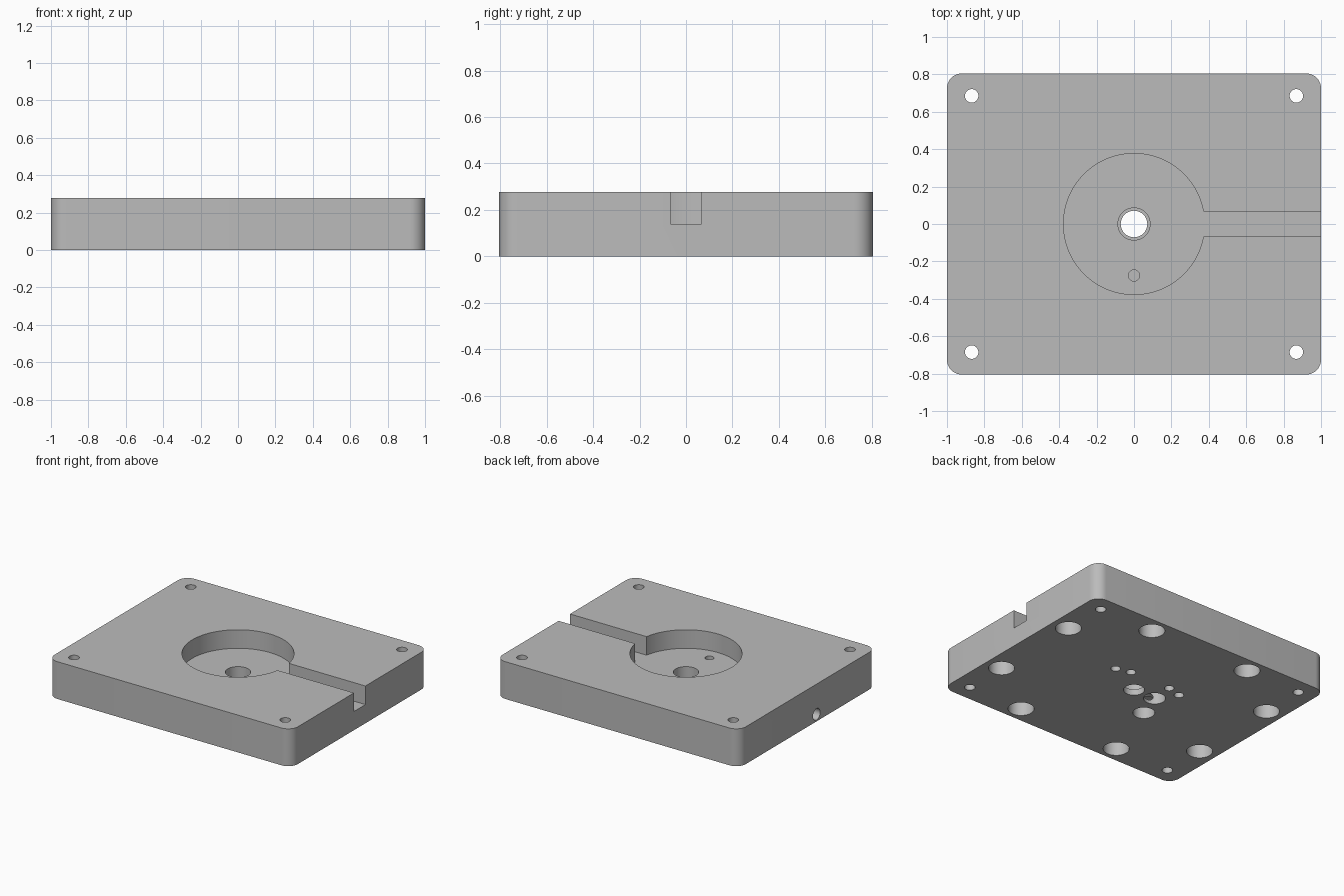
import bpy, bmesh, math
from mathutils import Matrix

if "Cube" in bpy.data.objects:
    bpy.data.objects.remove(bpy.data.objects["Cube"], do_unlink=True)

LENGTH, WIDTH, HEIGHT = 2.0, 1.61, 0.277
FLOOR = 0.139   # level of the pocket and slot floors

grey = bpy.data.materials.new("machined grey")
grey.use_nodes = True
grey.diffuse_color = (0.5, 0.5, 0.5, 1)
grey.node_tree.nodes["Principled BSDF"].inputs["Base Color"].default_value = (0.5, 0.5, 0.5, 1)


def make_object(name, bm):
    mesh = bpy.data.meshes.new(name)
    bm.to_mesh(mesh)
    bm.free()
    mesh.materials.append(grey)
    obj = bpy.data.objects.new(name, mesh)
    bpy.context.collection.objects.link(obj)
    return obj


def box(name, x0, x1, y0, y1, z0, z1, corner=0):
    bm = bmesh.new()
    bmesh.ops.create_cube(bm, size=1)
    for v in bm.verts:
        v.co = ((x0, x1)[v.co.x > 0], (y0, y1)[v.co.y > 0], (z0, z1)[v.co.z > 0])
    if corner:
        upright = [e for e in bm.edges
                   if abs(e.verts[0].co.z - e.verts[1].co.z) > 0.01]
        bmesh.ops.bevel(bm, geom=upright, offset=corner, segments=10,
                        profile=0.5, affect='EDGES')
    return make_object(name, bm)


def cylinder(name, x, y, radius, z0, z1, segments=40):
    bm = bmesh.new()
    bmesh.ops.create_cone(bm, cap_ends=True, segments=segments, radius1=radius,
                          radius2=radius, depth=z1 - z0,
                          matrix=Matrix.Translation((x, y, (z0 + z1) / 2)))
    return make_object(name, bm)


# Plate with rounded upright corners
plate = box("base_plate", -LENGTH / 2, LENGTH / 2, -WIDTH / 2, WIDTH / 2,
            0, HEIGHT, corner=0.08)


def cut(cutter):
    cutter.hide_render = True
    mod = plate.modifiers.new("cut", 'BOOLEAN')
    mod.operation = 'DIFFERENCE'
    mod.solver = 'EXACT'
    mod.object = cutter
    bpy.context.view_layer.objects.active = plate
    bpy.ops.object.modifier_apply(modifier=mod.name)
    bpy.data.objects.remove(cutter, do_unlink=True)


# Round pocket and the slot leading out of its side
cut(cylinder("pocket", 0, 0, 0.377, FLOOR, 0.4, 96))
cut(box("slot", 0.3, 1.1, -0.067, 0.067, FLOOR, 0.4))

# Stepped centre bore and small port in the pocket floor
cut(cylinder("bore_step", 0, 0, 0.086, 0.045, 0.2))
cut(cylinder("bore", 0, 0, 0.071, -0.1, 0.2))
cut(cylinder("port", 0, -0.275, 0.03, 0.05, 0.2))

# Mounting holes at the corners, blind holes around the underside
for sx in (-1, 1):
    for sy in (-1, 1):
        cut(cylinder("corner_hole", sx * 0.868, sy * 0.685, 0.036, -0.1, 0.4))
        for x, y in ((0.87, 0.35), (0.418, 0.685)):
            cut(cylinder("blind_hole", sx * x, sy * y, 0.088, -0.1, 0.2))
    for x, y in ((0.278, 0.139), (0.168, 0.168)):
        cut(cylinder("screw_hole", sx * x, y, 0.033, -0.1, 0.1))

# Two underside ports
for x, y in ((-0.18, 0), (-0.25, -0.195)):
    cut(cylinder("under_port", x, y, 0.074, -0.1, 0.105))

# Cross drilling from the right side
drill = cylinder("cross_drill", 0, 0, 0.042, -1.1, -0.15)
drill.data.transform(Matrix.Translation((0, -0.104, 0.053)) @ Matrix.Rotation(math.pi / 2, 4, 'Y'))
cut(drill)

# Smooth walls, sharp rims
for obj in bpy.context.selected_objects:
    obj.select_set(False)
plate.select_set(True)
bpy.context.view_layer.objects.active = plate
bpy.ops.object.shade_smooth_by_angle(angle=math.radians(30))
